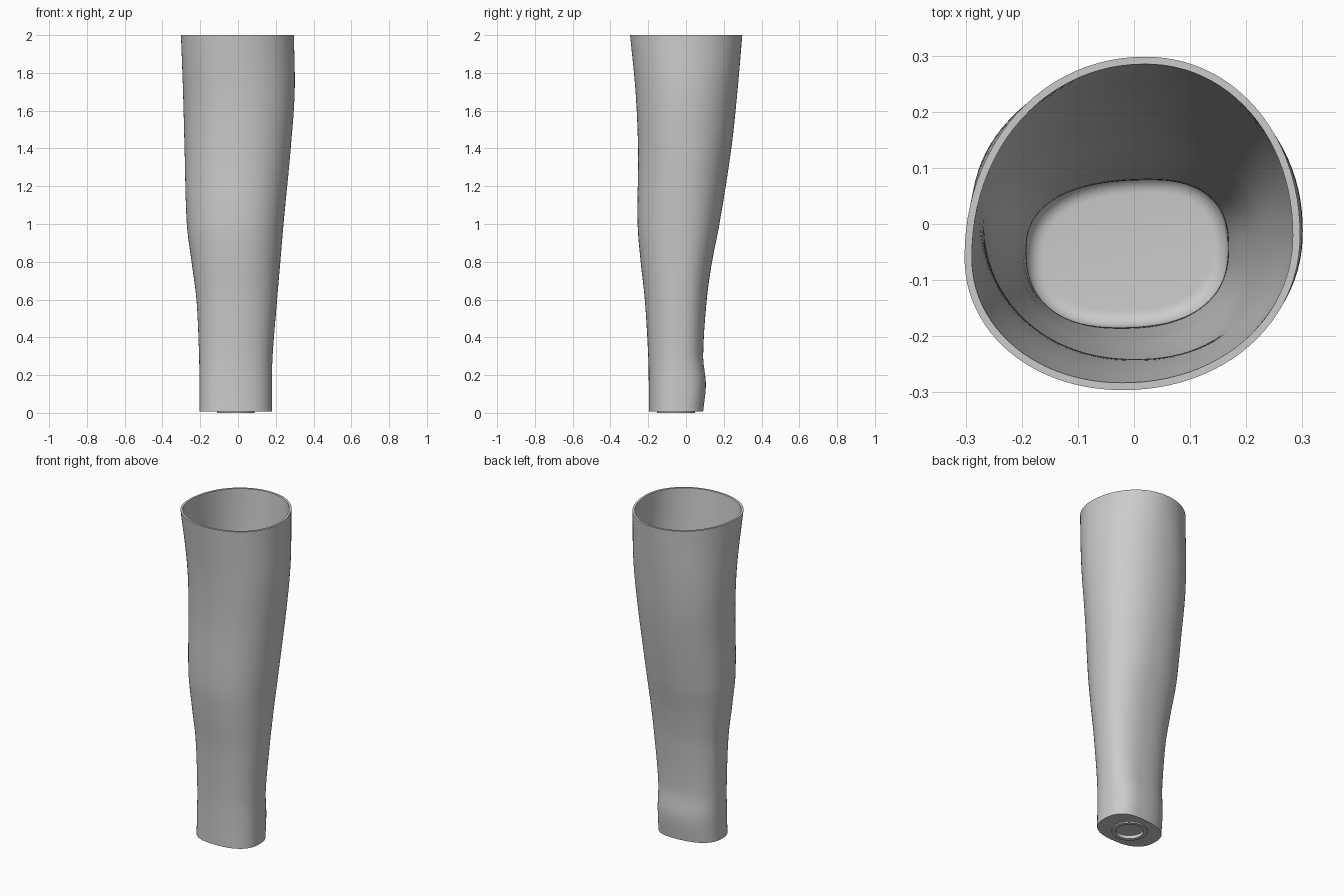
import bpy
import bmesh
from math import sin, cos, pi

default_cube = bpy.data.objects.get("Cube")
if default_cube:
    bpy.data.objects.remove(default_cube, do_unlink=True)

SEGMENTS = 96
WALL = 0.013
TOP = 2.0
BASE = 0.008
FLOOR = 0.04
FILLET = 0.03
RING_CENTRE = (-0.012, -0.053)

# Outline extents by height: z, right, left, front, back
OUTLINE = [
    (0.0, -0.205, 0.18, -0.197, 0.09),
    (0.15, -0.205, 0.18, -0.197, 0.105),
    (0.3, -0.206, 0.183, -0.2, 0.091),
    (0.6, -0.22, 0.207, -0.218, 0.11),
    (0.8, -0.246, 0.224, -0.24, 0.138),
    (1.0, -0.271, 0.241, -0.256, 0.177),
    (1.4, -0.283, 0.279, -0.254, 0.24),
    (1.7, -0.291, 0.3, -0.267, 0.272),
    (2.0, -0.302, 0.296, -0.296, 0.298),
]

# Roundness by height: z, exponent, then where the outline is widest
# (x at back, x at front, y at right, y at left)
ROUNDNESS = [
    (0.0, 2.45, 0.04, -0.03, -0.06, -0.05),
    (1.2, 2.15, 0.0, 0.0, 0.0, -0.01),
    (1.6, 2.15, 0.0, 0.0, 0.02, -0.01),
    (2.0, 2.06, 0.02, -0.02, -0.06, -0.02),
]


def sample(keys, z):
    """Smooth interpolation through rows whose first value is the height."""
    z = min(max(z, keys[0][0]), keys[-1][0])
    last = len(keys) - 1
    i = max(k for k in range(last) if keys[k][0] <= z)
    a, b = keys[i], keys[i + 1]
    before, after = keys[max(i - 1, 0)], keys[min(i + 2, last)]
    span = b[0] - a[0]
    t = (z - a[0]) / span
    values = []
    for c in range(1, len(a)):
        slope_a = (b[c] - before[c]) / (b[0] - before[0]) * span
        slope_b = (after[c] - a[c]) / (after[0] - a[0]) * span
        rise = b[c] - a[c]
        values.append(a[c] + t * (slope_a + t * (
            3 * rise - 2 * slope_a - slope_b
            + t * (slope_a + slope_b - 2 * rise))))
    return values


def section(z, inset=0.0, height=None):
    """Rounded outline made of four joined quarter curves."""
    right, left, front, back = sample(OUTLINE, z)
    power, x_back, x_front, y_right, y_left = sample(ROUNDNESS, z)
    points = []
    for k in range(SEGMENTS):
        angle = 2 * pi * k / SEGMENTS
        c, s = cos(angle), sin(angle)
        radius = (abs(c) ** power + abs(s) ** power) ** (-1 / power)
        cx = x_back if s >= 0 else x_front
        cy = y_left if c >= 0 else y_right
        rx = (left - cx if c >= 0 else cx - right) - inset
        ry = (back - cy if s >= 0 else cy - front) - inset
        points.append((cx + rx * radius * c, cy + ry * radius * s,
                       z if height is None else height))
    return points


def circle(radius, z):
    x, y = RING_CENTRE
    return [(x + radius * cos(2 * pi * k / SEGMENTS),
             y + radius * sin(2 * pi * k / SEGMENTS), z)
            for k in range(SEGMENTS)]


def loft(name, rings, material):
    mesh = bpy.data.meshes.new(name)
    bm = bmesh.new()
    loops = [[bm.verts.new(p) for p in ring] for ring in rings]
    for low, high in zip(loops, loops[1:]):
        for k in range(SEGMENTS):
            n = (k + 1) % SEGMENTS
            bm.faces.new((low[k], low[n], high[n], high[k]))
    bm.faces.new(loops[0])
    bm.faces.new(loops[-1])
    bmesh.ops.recalc_face_normals(bm, faces=bm.faces)
    bm.to_mesh(mesh)
    bm.free()
    mesh.materials.append(material)
    obj = bpy.data.objects.new(name, mesh)
    bpy.context.collection.objects.link(obj)
    return obj


grey = bpy.data.materials.new("plain grey")
grey.use_nodes = True
colour = (0.6, 0.6, 0.6, 1.0)
grey.diffuse_color = colour
grey.node_tree.nodes["Principled BSDF"].inputs["Base Color"].default_value = colour

# Underside: sunken disc inside a raised ring
rings = [circle(0.078, 0.02), circle(0.078, 0.0),
         circle(0.1, 0.0), circle(0.1, BASE)]

# Outer wall up to the rim
STEPS = 64
for i in range(STEPS + 1):
    rings.append(section(BASE + (TOP - BASE) * i / STEPS))

# Inner wall down to the floor fillet
bottom = FLOOR + FILLET
for i in range(STEPS + 1):
    rings.append(section(TOP + (bottom - TOP) * i / STEPS, WALL))

# Rounded corner into the flat floor
for i in range(1, 9):
    a = pi / 2 * i / 8
    rings.append(section(bottom, WALL + FILLET * (1 - cos(a)),
                         bottom - FILLET * sin(a)))

shell = loft("hollow_sleeve", rings, grey)
bpy.context.view_layer.objects.active = shell
shell.select_set(True)
bpy.ops.object.shade_smooth_by_angle(angle=pi / 6)
